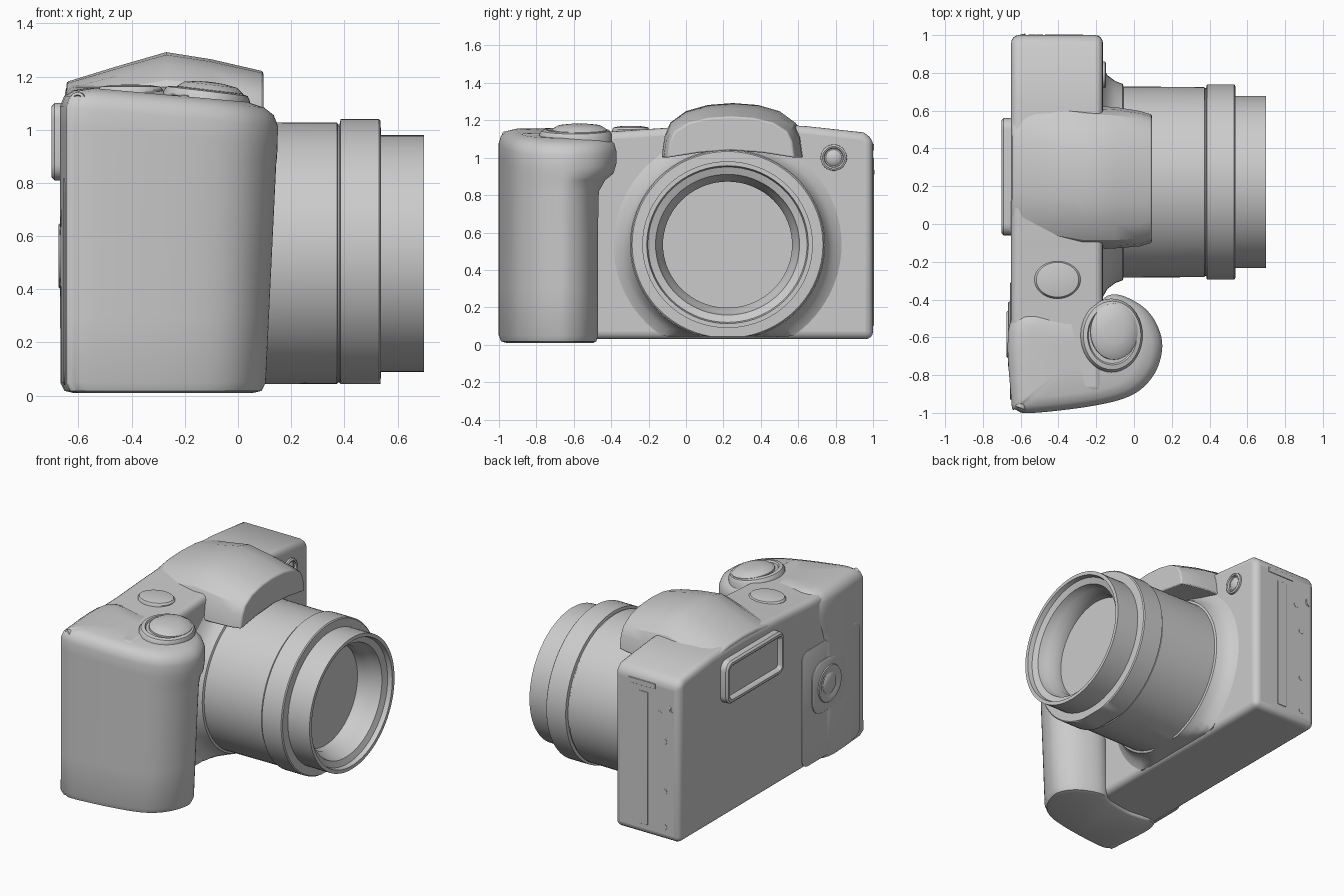
import bpy, bmesh, math
from mathutils import Vector, Matrix

cube = bpy.data.objects.get("Cube")
if cube:
    bpy.data.objects.remove(cube, do_unlink=True)

grey = bpy.data.materials.new("matte grey")
grey.use_nodes = True
grey.diffuse_color = (0.6, 0.6, 0.6, 1)
grey.node_tree.nodes["Principled BSDF"].inputs["Base Color"].default_value = (0.6, 0.6, 0.6, 1)


def finish(name, bm, bevel=0, segments=3, angle=35):
    """Turn a bmesh into a named, smooth shaded object."""
    bmesh.ops.recalc_face_normals(bm, faces=bm.faces)
    mesh = bpy.data.meshes.new(name)
    bm.to_mesh(mesh)
    bm.free()
    mesh.materials.append(grey)
    ob = bpy.data.objects.new(name, mesh)
    bpy.context.collection.objects.link(ob)
    if bevel:
        mod = ob.modifiers.new("rounding", 'BEVEL')
        mod.width, mod.segments = bevel, segments
        mod.limit_method, mod.angle_limit = 'ANGLE', math.radians(40)
    bpy.ops.object.select_all(action='DESELECT')
    ob.select_set(True)
    bpy.context.view_layer.objects.active = ob
    bpy.ops.object.shade_smooth_by_angle(angle=math.radians(angle))
    return ob


def loft(rings, closed=False):
    """Skin a list of equal length rings; cap the ends unless closed."""
    bm = bmesh.new()
    rows = [[bm.verts.new(p) for p in ring] for ring in rings]
    n = len(rows[0])
    pairs = list(zip(rows, rows[1:])) + ([(rows[-1], rows[0])] if closed else [])
    for a, b in pairs:
        for i in range(n):
            j = (i + 1) % n
            bm.faces.new((a[i], a[j], b[j], b[i]))
    if not closed:
        bm.faces.new(rows[0])
        bm.faces.new(rows[-1])
    return bm


def spline(points, steps=5):
    """Closed Catmull-Rom curve through 2D points."""
    pts, n, out = [Vector(p) for p in points], len(points), []
    for i in range(n):
        a, b, c, d = (pts[(i + k) % n] for k in (-1, 0, 1, 2))
        for s in range(steps):
            t = s / steps
            out.append(0.5 * (2 * b + (c - a) * t + (2 * a - 5 * b + 4 * c - d) * t ** 2
                              + (3 * b - a - 3 * c + d) * t ** 3))
    return out


def lathe(name, profile, origin, axis, sx=1, sy=1, floor=None, n=64, angle=35):
    """Revolve (height, radius) pairs about an axis, with elliptical scaling."""
    rot = Vector(axis).to_track_quat('Z', 'Y').to_matrix()
    rings = []
    for h, r in profile:
        ring = []
        for i in range(n):
            a = math.tau * i / n
            p = Vector(origin) + rot @ Vector((r * sx * math.cos(a), r * sy * math.sin(a), h))
            if floor is not None:
                p.z = max(p.z, floor)
            ring.append(p)
        rings.append(ring)
    return finish(name, loft(rings), angle=angle)


def rounded_rect(w, h, r, steps=5):
    pts = []
    for k, (sx, sy) in enumerate(((1, 1), (-1, 1), (-1, -1), (1, -1))):
        for s in range(steps + 1):
            a = math.pi / 2 * (k + s / steps)
            pts.append((sx * (w / 2 - r) + r * math.cos(a), sy * (h / 2 - r) + r * math.sin(a)))
    return pts


def back_pad(name, y, z, w, h, r, levels):
    """Rounded pad on the rear wall; levels are (x, inset)."""
    finish(name, loft([[(x, y + p, z + q) for p, q in
                        rounded_rect(w - 2 * i, h - 2 * i, max(r - i, 0.01))] for x, i in levels]))


def plate(name, centre, size, bevel=0.002):
    bm = bmesh.new()
    bmesh.ops.create_cube(bm, size=1, matrix=Matrix.Translation(centre) @ Matrix.Diagonal((*size, 1)))
    finish(name, bm, bevel, 2)


# Main body: side-to-side silhouette extruded through its depth
outline = [(-0.9, 0.03), (1, 0.03), (1, 1.1), (0.95, 1.135), (0.63, 1.17), (0.3, 1.18),
           (-0.1, 1.16), (-0.4, 1.14), (-0.9, 1.13)]
finish("body", loft([[(x, y, z) for y, z in outline] for x in (-0.65, -0.165)]), 0.04, 4)

# Hand grip: plan outline lofted upward, fuller around the shutter
plan = spline([(-0.65, -0.5), (-0.65, -0.93), (-0.62, -0.985), (-0.53, -1), (-0.2, -0.96),
               (0, -0.9), (0.11, -0.79), (0.15, -0.65), (0.12, -0.53), (0.05, -0.44),
               (-0.06, -0.38), (-0.14, -0.38), (-0.22, -0.44), (-0.4, -0.48)])
levels = [(0.01, 0.05, 0), (0.018, 0.015, 0), (0.05, 0, 0), (0.3, 0, 0), (0.6, 0, 0),
          (0.82, 0, 0.05), (0.88, 0, 0.4), (0.93, 0, 0.85), (0.98, 0, 1), (1.05, 0, 1),
          (1.09, 0.015, 1), (1.115, 0.05, 1), (1.13, 0.11, 1), (1.13, 0.3, 1)]
rings = []
for z, inset, bulge in levels:
    ring = []
    for p in plan:
        x, y = p
        if y > -0.7:
            y = -0.7 + (y + 0.7) * (0.7 + 0.3 * bulge)
        x = -0.65 + (x + 0.65) * (0.94 + 0.06 * min(z, 1))
        d = Vector((-0.27, -0.68)) - Vector((x, y))
        x, y = Vector((x, y)) + d * min(1, inset / 0.4)
        ring.append((x, y, z - (0.09 * (x + 0.25) if z > 0.9 else 0)))
    rings.append(ring)
finish("hand_grip", loft(rings), angle=50)

# Flash hump: faceted arch lofted from the rear wall to the front
half = [(1, 0), (0.96, 0.4), (0.88, 0.64), (0.66, 0.85), (0.35, 0.965)]
arch = half + [(0, 1)] + [(-t, h) for t, h in reversed(half)] + [(-0.5, 0.12), (0, 0.18), (0.5, 0.12)]
stations = [(-0.645, 0.31, 0.41, 1.18), (-0.45, 0.28, 0.38, 1.24), (-0.27, 0.25, 0.38, 1.292),
            (-0.1, 0.245, 0.375, 1.265), (0.03, 0.24, 0.36, 1.235), (0.095, 0.24, 0.34, 1.22)]
finish("flash_hump", loft([[(x, c + t * w, 1.0 + h * (top - 1.0)) for t, h in arch]
                           for x, c, w, top in stations]), 0.008, 2, 30)

# Lens barrel: flared base, sleeve, focus ring, front tube and recessed glass
barrel = [(-0.25, 0.61), (-0.165, 0.61), (-0.14, 0.565), (-0.1, 0.535), (-0.06, 0.52), (-0.055, 0.506),
          (0.372, 0.503), (0.376, 0.497), (0.382, 0.497), (0.386, 0.517), (0.53, 0.517), (0.536, 0.51),
          (0.538, 0.456), (0.7, 0.456), (0.7, 0.432), (0.67, 0.425), (0.655, 0.385),
          (0.6, 0.37), (0.56, 0.345), (0.5, 0.345), (0.5, 0.02)]
lens = lathe("lens_barrel", barrel, (0, 0.222, 0.535), (1, 0, 0), floor=0.032, n=72)
for v in lens.data.vertices:
    v.co.z = max(0.032, 0.535 + (v.co.z - 0.535) * 0.977)

# Shutter button with collar, and the mode button
tilt = (0.12, 0, 1)
lathe("shutter_collar", [(-0.06, 1), (0.015, 1), (0.035, 0.93), (0.04, 0.8), (0.03, 0.76)],
      (-0.12, -0.59, 1.11), tilt, 0.195, 0.165, n=40)
lathe("shutter_button", [(-0.02, 0.78), (0.04, 0.76), (0.06, 0.6), (0.068, 0.3), (0.07, 0.05)],
      (-0.11, -0.57, 1.11), tilt, 0.195, 0.165, n=40)
lathe("mode_button", [(-0.06, 1), (0.01, 1), (0.022, 0.92), (0.028, 0.6), (0.03, 0.1)],
      (-0.405, -0.295, 1.14), (0, 0, 1), 0.122, 0.1, n=40)

# Focus lamp on the front
lathe("focus_lamp", [(-0.03, 0.072), (0.012, 0.07), (0.018, 0.06), (0.014, 0.052),
                     (-0.005, 0.048), (0.008, 0.035), (0.014, 0.01)],
      (-0.165, 0.79, 1.0), (1, 0, 0), n=32)

# Rear eyepiece frame, control pad and dial
back_pad("eyepiece_frame", 0.25, 0.955, 0.62, 0.29, 0.06,
         [(-0.6, 0), (-0.69, 0), (-0.702, 0.012), (-0.702, 0.028), (-0.69, 0.04), (-0.675, 0.045)])
back_pad("control_panel", -0.62, 0.43, 0.62, 0.78, 0.06, [(-0.64, 0), (-0.654, 0), (-0.656, 0.003)])
back_pad("control_pad", -0.585, 0.525, 0.35, 0.35, 0.1, [(-0.64, 0), (-0.662, 0), (-0.668, 0.01)])
lathe("control_dial", [(0, 0.125), (0.008, 0.12), (0.01, 0.1), (0.002, 0.085), (0.002, 0.07),
                       (0.008, 0.062), (0.01, 0.01)], (-0.666, -0.585, 0.525), (-1, 0, 0), n=40)
lathe("rear_button", [(0, 0.06), (0.008, 0.058), (0.012, 0.045), (0.012, 0.01)],
      (-0.65, -0.66, 0.93), (-1, 0, 0), n=32)

# Side door strip, slot cover, screws and strap lugs
plate("door_strip", (-0.38, 1.0, 0.55), (0.07, 0.008, 0.9))
plate("slot_cover", (-0.37, 1.0, 1.055), (0.2, 0.009, 0.035))
for i, (x, z) in enumerate(((-0.38, 0.12), (-0.54, 0.12), (-0.54, 0.36), (-0.54, 0.7), (-0.5, 0.88))):
    lathe("side_screw_%d" % (i + 1), [(-0.01, 0.02), (0.004, 0.018), (0.004, 0.003)],
          (x, 0.998, z), (0, 1, 0), n=16)
for name, y, z, side in (("left_strap_lug", 0.985, 0.93, 1), ("right_strap_lug", -0.965, 1.11, -1)):
    lathe(name, [(-0.03, 0.032), (0.012, 0.03), (0.014, 0.02), (0.004, 0.015), (0.004, 0.002)],
          (-0.6, y, z), (-0.4, side, 0.15), n=20)
